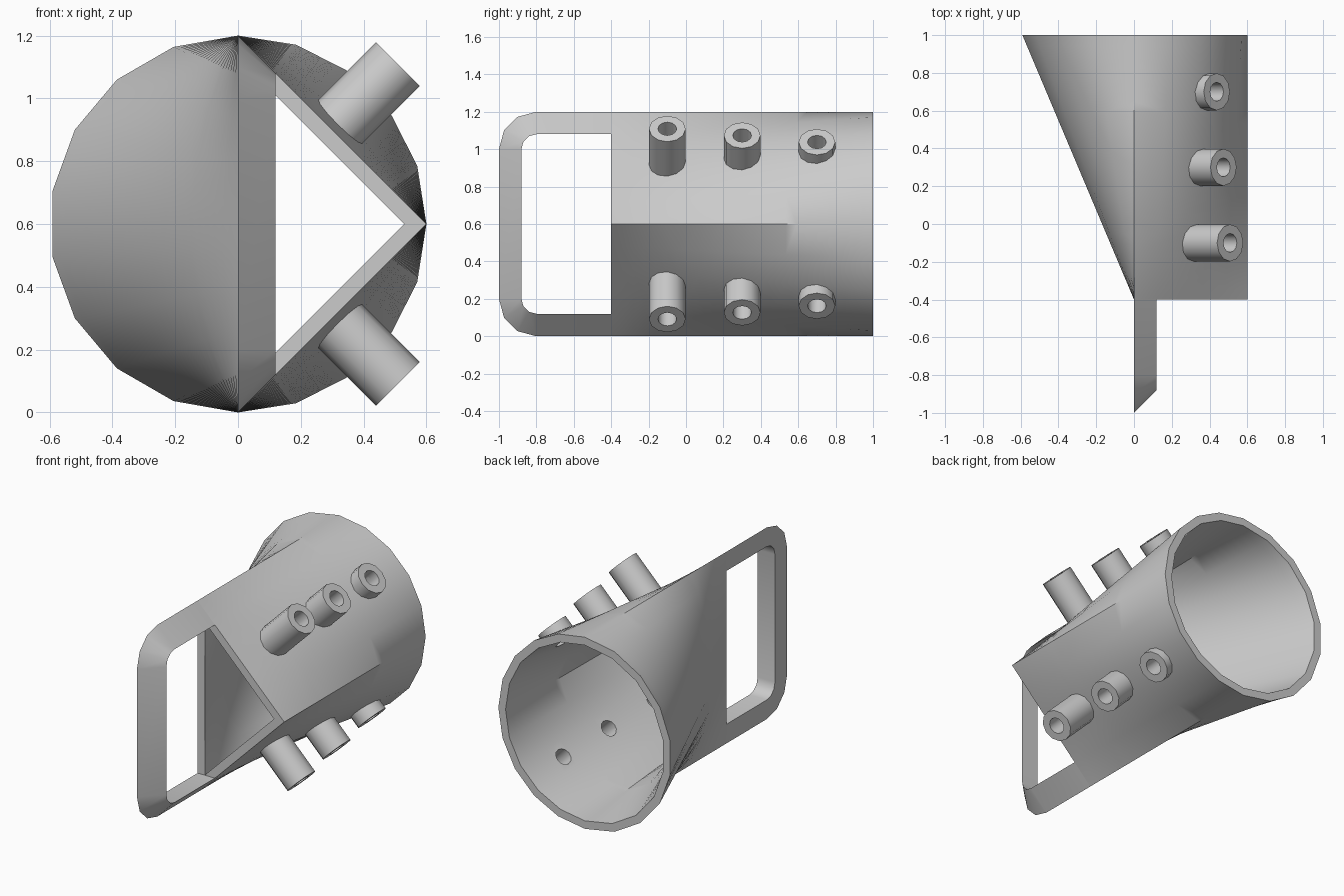
import bpy, bmesh
from math import sin, cos, pi, radians
from mathutils import Vector

if "Cube" in bpy.data.objects:
    bpy.data.objects.remove(bpy.data.objects["Cube"])

CZ, Y0, Y1, R, WALL = 0.6, -0.4, 1.0, 0.6, 0.05
RINGS = 24


def make(name, bm, smooth=40):
    bmesh.ops.recalc_face_normals(bm, faces=bm.faces[:])
    me = bpy.data.meshes.new(name)
    bm.to_mesh(me)
    bm.free()
    ob = bpy.data.objects.new(name, me)
    bpy.context.collection.objects.link(ob)
    if smooth:
        shade(ob, smooth)
    return ob


def shade(ob, angle):
    bpy.ops.object.select_all(action='DESELECT')
    ob.select_set(True)
    bpy.context.view_layer.objects.active = ob
    bpy.ops.object.shade_smooth_by_angle(angle=radians(angle))


def bridge(bm, a, b, closed=True):
    n = len(a)
    for i in range(n if closed else n - 1):
        j = (i + 1) % n
        bm.faces.new((a[i], a[j], b[j], b[i]))


# Body: hollow loft from a triangle (front) to a round opening (back)
def section(t, corners, radius):
    pts = []
    for k, (steps, a0, a1) in enumerate(((5, 0, 90), (9, 90, 270), (5, 270, 360))):
        p, q = corners[k], corners[(k + 1) % 3]
        for i in range(steps):
            u = i / steps
            a = radians(a0 + (a1 - a0) * u)
            flat = p.lerp(q, u)
            arc = Vector((radius * cos(a), radius * sin(a)))
            c = flat.lerp(arc, t)
            pts.append((c.x, Y0 + (Y1 - Y0) * t, CZ + c.y))
    return pts


tip = R - WALL * 2 ** 0.5
outer = [Vector(p) for p in ((R, 0), (0, R), (0, -R))]
inner = [Vector(p) for p in ((tip, 0), (WALL, tip - WALL), (WALL, WALL - tip))]
bm = bmesh.new()
shells = []
for corners, radius in ((outer, R), (inner, R - WALL)):
    rings = [[bm.verts.new(p) for p in section(i / RINGS, corners, radius)]
             for i in range(RINGS + 1)]
    for a, b in zip(rings, rings[1:]):
        bridge(bm, a, b)
    shells.append(rings)
for end in (0, -1):
    bridge(bm, shells[0][end], shells[1][end])
bmesh.ops.triangulate(bm, faces=bm.faces[:])
body = make("tapered_body", bm, 0)


# Radial rings of points around an axis pointing out at 45 degrees
def radial_ring(bm, side, y, dist, r, n):
    d = Vector((1, 0, side)).normalized()
    v = Vector((-d.z, 0, d.x))
    c = Vector((0, y, CZ)) + d * dist
    return [bm.verts.new(c + Vector((0, 1, 0)) * r * cos(2 * pi * i / n)
                         + v * r * sin(2 * pi * i / n)) for i in range(n)]


# Screw bosses on both sloping faces, with bores through the wall
SIDES = 12
cut = bmesh.new()
for side, label in ((1, "upper"), (-1, "lower")):
    for k, y in enumerate((-0.1, 0.3, 0.7)):
        base = 0.424 + (R - 0.424) * (y - Y0) / (Y1 - Y0) - 0.03
        top = 0.72 - 0.05 * k
        bm = bmesh.new()
        loops = [radial_ring(bm, side, y, d, r, SIDES) for d, r in
                 ((base, 0.05), (base, 0.098), (top, 0.098), (top, 0.05))]
        for i in range(4):
            bridge(bm, loops[i], loops[(i + 1) % 4])
        make(f"{label}_boss_{k + 1}", bm)
        a = radial_ring(cut, side, y, 0.3, 0.05, SIDES)
        b = radial_ring(cut, side, y, 0.8, 0.05, SIDES)
        bridge(cut, a, b)
        cut.faces.new(a)
        cut.faces.new(b)
cutter = make("bore_cutter", cut, 0)
mod = body.modifiers.new("bores", 'BOOLEAN')
mod.operation, mod.solver, mod.object = 'DIFFERENCE', 'EXACT', cutter
bpy.context.view_layer.objects.active = body
bpy.ops.object.modifier_apply(modifier="bores")
bpy.data.objects.remove(cutter, do_unlink=True)
shade(body, 40)


# Strap loop: triangular bar swept around a rounded U
def u_path(r):
    pts = [(Y0, CZ + 0.4 + r)]
    for side, angles in ((1, (90, 120, 150, 180)), (-1, (180, 150, 120, 90))):
        for a in angles:
            pts.append((-0.8 + r * cos(radians(a)),
                        CZ + side * (0.4 + r * sin(radians(a)))))
    return pts + [(Y0, CZ - 0.4 - r)]


bm = bmesh.new()
rails = [[bm.verts.new((x, y, z)) for y, z in u_path(r)]
         for x, r in ((0, 0.2), (0, 0.08), (0.12, 0.08))]
for i in range(3):
    bridge(bm, rails[i], rails[(i + 1) % 3], closed=False)
for end in (0, -1):
    bm.faces.new([rail[end] for rail in rails])
make("strap_loop", bm)
